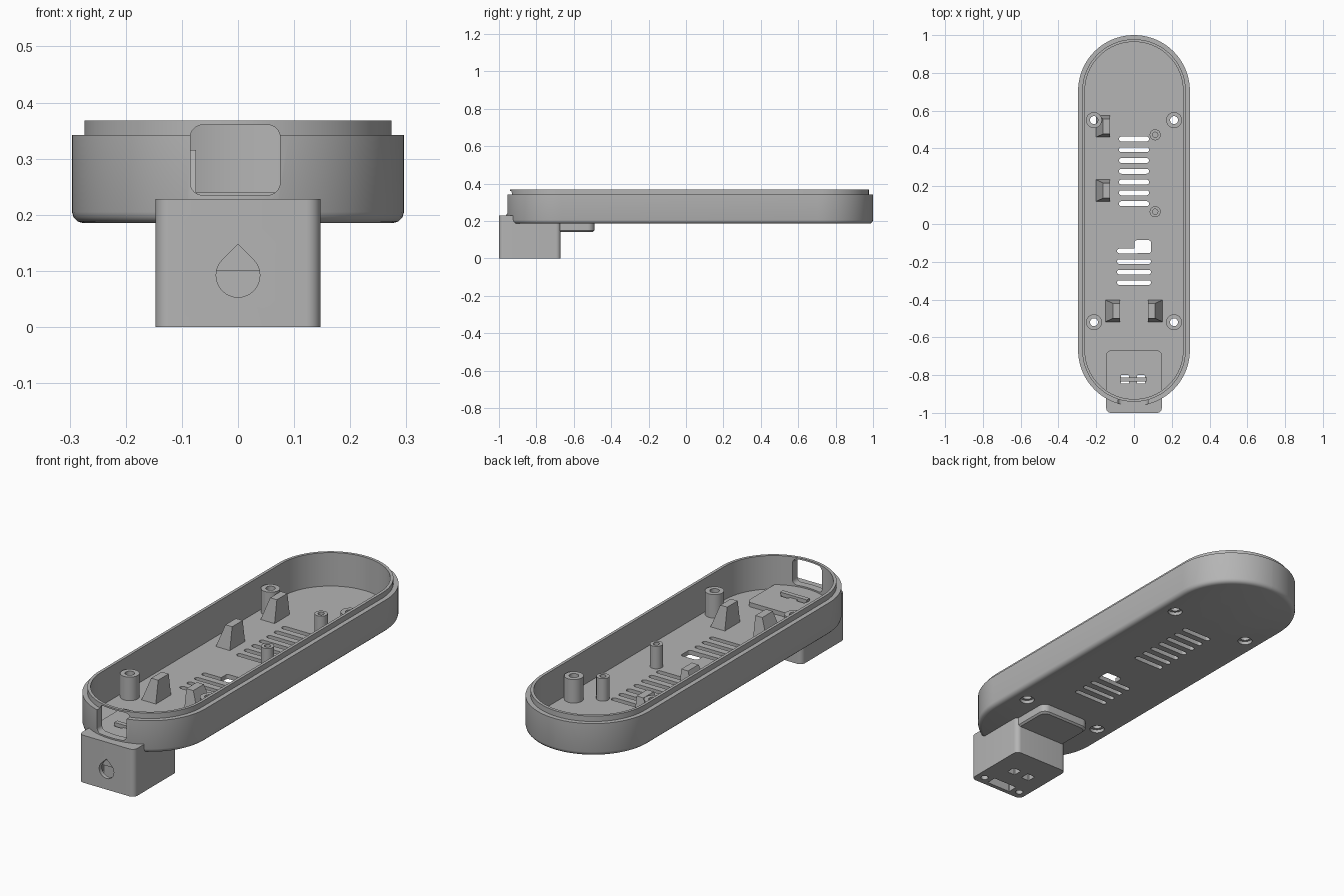
import bpy, bmesh, math
from mathutils import Vector

if "Cube" in bpy.data.objects:
    bpy.data.objects.remove(bpy.data.objects["Cube"])

GREY = (0.46, 0.46, 0.46, 1)
mat = bpy.data.materials.new("grey plastic")
mat.use_nodes = True
mat.diffuse_color = GREY
mat.node_tree.nodes["Principled BSDF"].inputs["Base Color"].default_value = GREY

FLOOR = 0.207


def finish(name, bm):
    bmesh.ops.recalc_face_normals(bm, faces=bm.faces)
    me = bpy.data.meshes.new(name)
    bm.to_mesh(me)
    bm.free()
    ob = bpy.data.objects.new(name, me)
    bpy.context.collection.objects.link(ob)
    me.materials.append(mat)
    return ob


def rounded(x0, x1, y0, y1, r, n=8):
    """Outline of a rectangle with rounded corners."""
    pts = []
    corners = [(x1 - r, y1 - r), (x0 + r, y1 - r), (x0 + r, y0 + r), (x1 - r, y0 + r)]
    for q, (cx, cy) in enumerate(corners):
        for i in range(n + 1):
            a = (q + i / n) * math.pi / 2
            pts.append((cx + r * math.cos(a), cy + r * math.sin(a)))
    return pts


def loft(name, rings, upright=False):
    """Skin (outline, height) rings; upright runs the heights along y."""
    bm = bmesh.new()
    loops = []
    for pts, h in rings:
        loops.append([bm.verts.new((x, h, y) if upright else (x, y, h)) for x, y in pts])
    n = len(loops[0])
    for a, b in zip(loops, loops[1:]):
        for i in range(n):
            j = (i + 1) % n
            bm.faces.new((a[i], a[j], b[j], b[i]))
    bm.faces.new(loops[0])
    bm.faces.new(loops[-1])
    bmesh.ops.remove_doubles(bm, verts=bm.verts, dist=1e-5)
    return finish(name, bm)


def slab(name, box, r, z0, z1, n=8):
    pts = rounded(*box, r, n)
    return loft(name, [(pts, z0), (pts, z1)])


def rod(name, x, y, r, z0, z1):
    return slab(name, (x - r, x + r, y - r, y + r), r * 0.999, z0, z1)


def cut(cutter, *targets):
    for ob in targets:
        mod = ob.modifiers.new("cut", "BOOLEAN")
        mod.operation, mod.solver, mod.object = "DIFFERENCE", "EXACT", cutter
        bpy.context.view_layer.objects.active = ob
        bpy.ops.object.modifier_apply(modifier=mod.name)
    bpy.data.objects.remove(cutter)


# Tray: rounded bottom edge, outer wall, stepped lip, inner wall, floor
def tray_ring(inset):
    w = 0.296 - inset
    return rounded(-w, w, -0.963 + inset, 1.0 - inset, w * 0.999, 20)


profile = [(0.02, 0.185), (0.01, 0.188), (0.003, 0.195), (0, 0.205), (0, 0.342), (0.022, 0.342),
           (0.022, 0.368), (0.036, 0.368), (0.036, FLOOR)]
tray = loft("tray", [(tray_ring(i), z) for i, z in profile])

# Front mounting block and the tongue behind it
block = slab("mounting_block", (-0.147, 0.147, -1.0, -0.67), 0.025, 0, 0.228)
tongue_rings = [(rounded(-0.135 + i, 0.135 - i, -0.72, -0.49 - i, 0.035), z)
                for i, z in [(0.008, 0.14), (0, 0.148), (0, 0.19)]]
tongue = loft("rear_tongue", tongue_rings)

# Window in the front wall
win = rounded(-0.085, 0.075, 0.235, 0.36, 0.022)
cut(loft("cutter", [(win, -1.1), (win, -0.8)], upright=True), tray)

# Teardrop recess in the block front
drop = [(0, 0.147)]
for i in range(25):
    a = math.radians(135 + 270 * i / 24)
    drop.append((0.039 * math.cos(a), 0.092 + 0.039 * math.sin(a)))
cut(loft("cutter", [(drop, -1.05), (drop, -0.975)], upright=True), block)

# Strap holes through the block, with a bar between them
for x in (-0.048, 0.037):
    cut(slab("cutter", (x - 0.022, x + 0.022, -0.845, -0.8), 0.003, -0.1, 0.3, 1), block, tray)
slab("strap_bar", (-0.075, 0.068, -0.834, -0.812), 0.002, 0.215, 0.24, 1)

# Socket and screw holes in the block underside
cut(slab("cutter", (-0.065, 0.065, -0.98, -0.93), 0.003, -0.1, 0.1, 1), block)
for x in (-0.105, 0.105):
    cut(rod("cutter", x, -0.955, 0.017, -0.1, 0.1), block)

# Vent slots
for i in range(7):
    y = 0.45 - i * 0.057
    cut(slab("cutter", (-0.08, 0.08, y - 0.013, y + 0.013), 0.0129, 0.1, 0.3, 4), tray)
for i in range(4):
    y = -0.143 - i * 0.056
    cut(slab("cutter", (-0.09, 0.09 if i else 0.03, y - 0.012, y + 0.012), 0.0119, 0.1, 0.3, 4), tray)
cut(slab("cutter", (0.002, 0.09, -0.154, -0.086), 0.012, 0.1, 0.3, 4), tray)

# Screw posts with through holes and counterbores
smooth = [tray, block, tongue]
for y, end in ((0.55, "rear"), (-0.52, "front")):
    for x, side in ((-0.212, "right"), (0.212, "left")):
        post = rod(f"{end}_{side}_screw_post", x, y, 0.042, FLOOR - 0.004, 0.32)
        cut(rod("cutter", x, y, 0.021, 0.1, 0.4), post, tray)
        cut(rod("cutter", x, y, 0.033, 0.1, FLOOR - 0.006), tray)
        smooth.append(post)

# Small blind posts for the circuit board
for y, end in ((0.472, "rear"), (0.065, "front")):
    post = rod(f"{end}_board_post", 0.112, y, 0.029, FLOOR - 0.004, 0.315)
    cut(rod("cutter", 0.112, y, 0.014, 0.23, 0.4), post)
    smooth.append(post)


# Sloped support ribs: upright towards the middle, sloping outwards
def rib(name, x_in, x_out, y):
    bm = bmesh.new()
    x_top = x_in + (x_out - x_in) * 0.48
    for x, half, z in ((x_in, 0.058, FLOOR - 0.002), (x_out, 0.058, FLOOR - 0.002),
                       (x_in, 0.04, 0.315), (x_top, 0.04, 0.315)):
        for s in (-1, 1):
            bm.verts.new(Vector((x, y + s * half, z)))
    bmesh.ops.convex_hull(bm, input=bm.verts)
    bmesh.ops.dissolve_limit(bm, angle_limit=0.01, verts=bm.verts, edges=bm.edges)
    finish(name, bm)


rib("rear_rib", -0.127, -0.202, 0.517)
rib("middle_rib", -0.127, -0.202, 0.177)
rib("front_right_rib", -0.075, -0.152, -0.46)
rib("front_left_rib", 0.075, 0.152, -0.46)

# Smooth curved walls, sharp edges kept
bpy.ops.object.select_all(action="DESELECT")
for ob in smooth:
    ob.select_set(True)
bpy.context.view_layer.objects.active = tray
bpy.ops.object.shade_smooth_by_angle(angle=math.radians(30))
